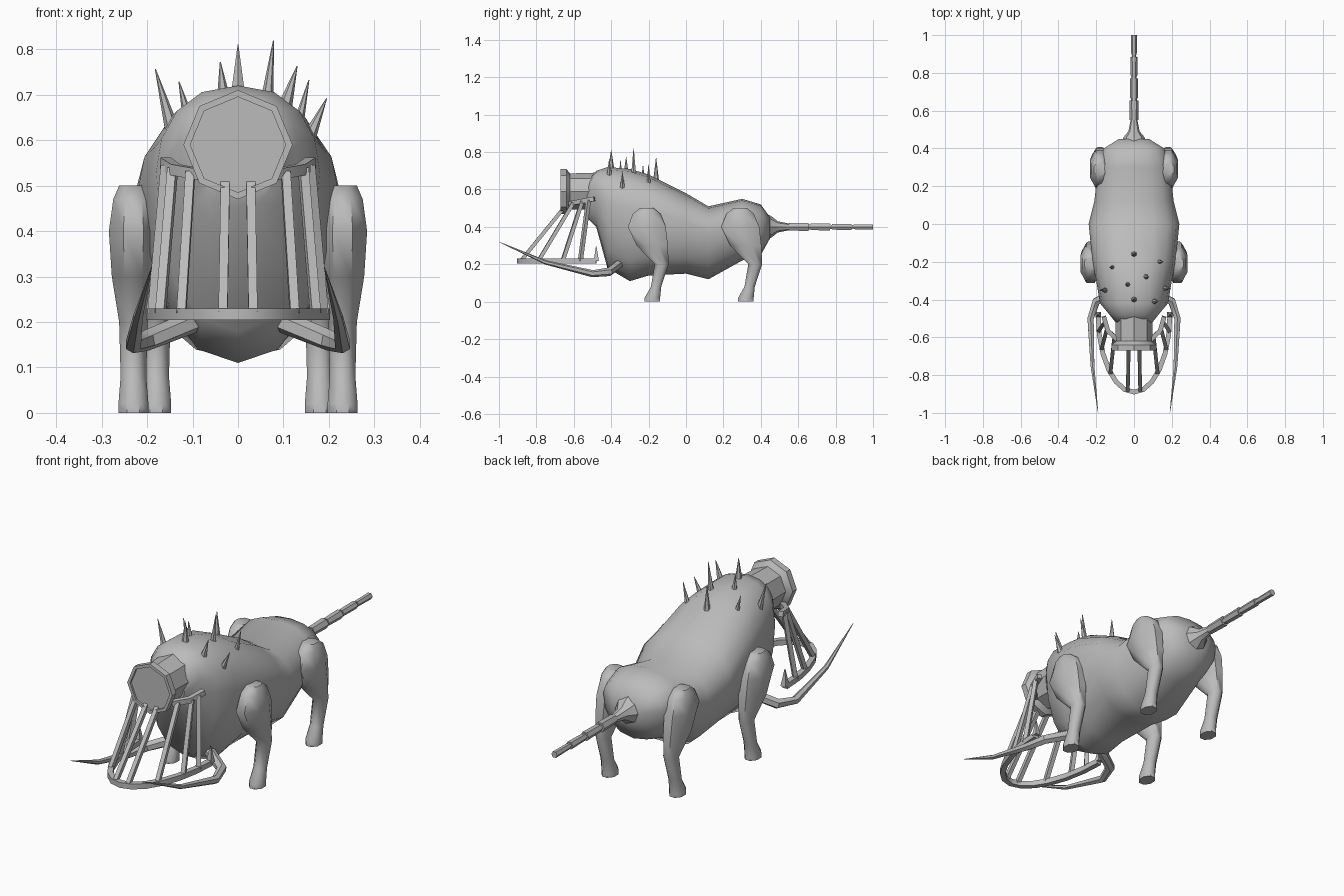
import bpy, bmesh, math
from mathutils import Vector

cube = bpy.data.objects.get("Cube")
if cube:
    bpy.data.objects.remove(cube)

shade = (.5, .5, .5, 1)
grey = bpy.data.materials.new("plain grey")
grey.use_nodes = True
grey.diffuse_color = shade
grey.node_tree.nodes["Principled BSDF"].inputs["Base Color"].default_value = shade


def loft(name, rings, angle=40):
    """Skin a list of equal-sized point rings into a capped solid."""
    bm = bmesh.new()
    loops = [[bm.verts.new(point) for point in ring] for ring in rings]
    count = len(loops[0])
    for first, second in zip(loops, loops[1:]):
        for i in range(count):
            j = (i + 1) % count
            bm.faces.new((first[i], first[j], second[j], second[i]))
    bm.faces.new(loops[0])
    bm.faces.new(loops[-1])
    bmesh.ops.recalc_face_normals(bm, faces=bm.faces)
    mesh = bpy.data.meshes.new(name)
    bm.to_mesh(mesh)
    bm.free()
    mesh.materials.append(grey)
    obj = bpy.data.objects.new(name, mesh)
    bpy.context.collection.objects.link(obj)
    bpy.ops.object.select_all(action='DESELECT')
    obj.select_set(True)
    bpy.context.view_layer.objects.active = obj
    bpy.ops.object.shade_smooth_by_angle(angle=math.radians(angle))


def circle(sides, turn=0):
    angles = [math.tau * (i + turn) / sides for i in range(sides)]
    return [(math.cos(angle), math.sin(angle)) for angle in angles]


def tube(name, path, thick, thin, sides=4):
    """Sweep a polygon along a path, tapering from thick to thin."""
    points = [Vector(point) for point in path]
    last = len(points) - 1
    rings = []
    for i, point in enumerate(points):
        along = (points[min(i + 1, last)] - points[max(i - 1, 0)]).normalized()
        across = along.cross(Vector((0, 0, 1)))
        across = across.normalized() if across.length > .01 else Vector((1, 0, 0))
        upward = across.cross(along)
        radius = thick + (thin - thick) * (i / last) ** 2
        rings.append([point + radius * (across * c + upward * s)
                      for c, s in circle(sides, .5)])
    loft(name, rings)


def turned(name, profile, height, sides=8):
    """Lathe (y, radius) pairs around a front-to-back axis."""
    loft(name, [[(radius * c, y, height + radius * s) for c, s in circle(sides)]
                for y, radius in profile], angle=30)


def flip(points, sign):
    return [(sign * x, y, z) for x, y, z in points]


# Body: egg-shaped sections, widest above the middle
stations = [(-.53, .09, .45, .65), (-.48, .13, .4, .7), (-.42, .18, .18, .72),
            (-.3, .2, .11, .71), (-.2, .22, .14, .68), (0, .24, .15, .58),
            (.12, .21, .12, .51), (.3, .19, .22, .55), (.4, .16, .25, .52),
            (.45, .08, .34, .45)]
sections = []
for y, width, bottom, top in stations:
    middle = bottom + .65 * (top - bottom)
    sections.append([(math.copysign(abs(c) ** .85, c) * width, y,
                      middle + s * (top - middle if s > 0 else middle - bottom))
                     for c, s in circle(16)])
loft("body", sections, angle=50)

# Neck and flanged snout with a shallow recessed face
turned("neck", [(-.48, .1), (-.65, .095)], .59)
turned("snout_rim", [(-.62, .095), (-.64, .12), (-.67, .12), (-.67, .105), (-.66, .105)], .59)

# Tail: flared root, then tapering links
turned("tail_root", [(.43, .07), (.46, .055), (.49, .03), (.56, .016)], .4)
links = []
for i in range(4):
    start = .55 + .115 * i
    end = start + .105
    radius = .025 - .003 * i
    links += [(start, radius * .65), (start, radius * .9), (end, radius), (end, radius * .65)]
turned("tail_links", links, .4, sides=6)

# Legs: height, backward offset from the hip, half depth
leg = [(.5, 0, .04), (.47, 0, .08), (.4, 0, .11), (.3, .03, .09), (.2, .08, .04),
       (.08, .05, .03), (.02, .03, .045), (0, .03, .045)]
for side, sign in (("left", 1), ("right", -1)):
    for end, hip_x, hip_y in (("front", .23, -.21), ("rear", .18, .29)):
        rings = []
        for z, offset, depth in leg:
            width = .02 + .35 * depth
            rings.append([(sign * hip_x + width * c, hip_y + offset + depth * s, z)
                          for c, s in circle(8, .5)])
        loft(f"{side}_{end}_leg", rings, angle=50)


# Jaw cage: the hoop and the rails follow half ellipses
def on_hoop(degrees):
    angle = math.radians(degrees)
    return (.19 * math.cos(angle), -.48 - .41 * math.sin(angle), .217)


def on_rail(degrees):
    angle = math.radians(degrees)
    return (.16 * math.cos(angle), -.49 - .15 * math.sin(angle), .55 - .03 * math.sin(angle))


tube("cage_hoop", [on_hoop(degrees) for degrees in range(0, 181, 15)], .018, .018)
prong_base = Vector(on_hoop(0))
prong_tip = prong_base + Vector((0, 0, .08))
tusk = [(.1, -.36, .2), (.2, -.41, .16), (.23, -.5, .15), (.22, -.75, .21), (.19, -1, .32)]
for side, sign in (("left", 1), ("right", -1)):
    tube(f"{side}_cage_rail", flip([on_rail(d) for d in (0, 30, 60)], sign), .017, .017)
    for number, degrees in enumerate((12, 26, 49, 80)):
        bar = [on_rail(degrees), on_hoop(degrees)]
        tube(f"{side}_cage_bar_{number}", flip(bar, sign), .014, .014)
    tube(f"{side}_cage_prong", flip([prong_base, prong_tip], sign), .02, .002)
    tube(f"{side}_tusk", flip(tusk, sign), .025, .001, sides=6)

# Back spikes: x, y, length, rooted on the hump and leaning outward
spikes = [(-.14, -.35, .15), (-.1, -.23, .12), (-.03, -.32, .1), (0, -.4, .11), (0, -.16, .14),
          (.06, -.28, .17), (.1, -.41, .1), (.12, -.2, .15), (.15, -.34, .1)]
for number, (x, y, length) in enumerate(spikes):
    root = Vector((x, y, .7 - 4 * x * x - .3 * (y + .4)))
    tip = root + Vector((.3 * x, 0, length))
    tube(f"back_spike_{number}", [root, tip], .018, .001, sides=6)
